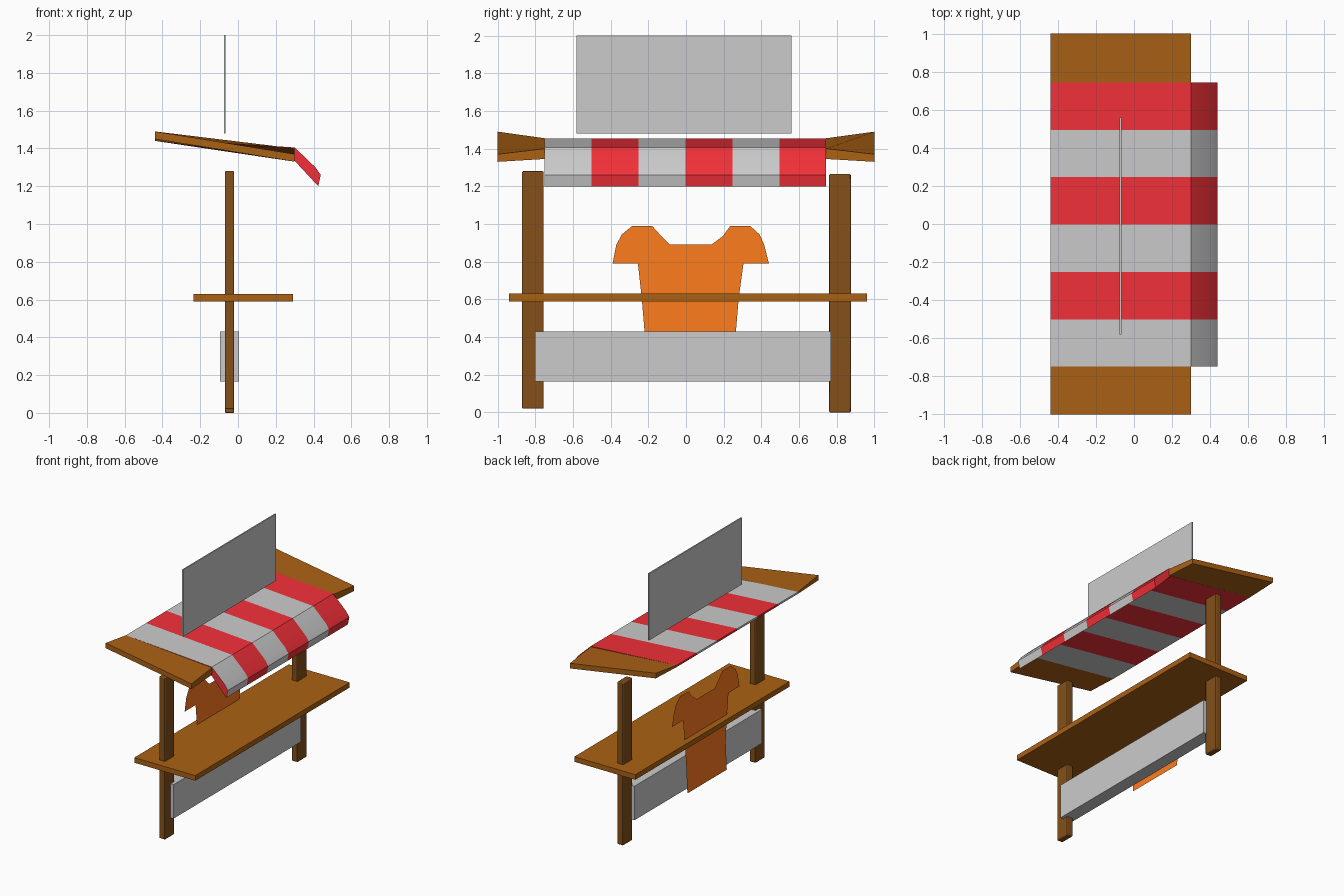
import bpy, math

if "Cube" in bpy.data.objects:
    bpy.data.objects.remove(bpy.data.objects["Cube"])


def material(name, rgb):
    m = bpy.data.materials.new(name)
    m.diffuse_color = (*rgb, 1)
    m.use_nodes = True
    m.node_tree.nodes["Principled BSDF"].inputs["Base Color"].default_value = m.diffuse_color
    return m


RED = material("red", (0.9, 0.03, 0.04))
WOOD = material("wood", (0.41, 0.12, 0.007))
DARK = material("dark_wood", (0.23, 0.08, 0.01))
ORANGE = material("orange", (1.0, 0.2, 0.012))
PALE = material("pale", (0.8, 0.8, 0.8))


def mesh_object(name, verts, faces, mats=(), indices=None):
    me = bpy.data.meshes.new(name)
    me.from_pydata(verts, [], faces)
    for m in mats:
        me.materials.append(m)
    if indices:
        me.polygons.foreach_set("material_index", indices)
    me.update()
    ob = bpy.data.objects.new(name, me)
    bpy.context.collection.objects.link(ob)
    return ob


def smooth(ob, angle):
    bpy.ops.object.select_all(action='DESELECT')
    ob.select_set(True)
    bpy.context.view_layer.objects.active = ob
    bpy.ops.object.shade_smooth_by_angle(angle=math.radians(angle))


def box(name, x, y, z, mat=None):
    v = [(a, b, c) for a in x for b in y for c in z]
    f = [(0, 1, 3, 2), (4, 6, 7, 5), (0, 4, 5, 1), (2, 3, 7, 6), (0, 2, 6, 4), (1, 5, 7, 3)]
    return mesh_object(name, v, f, [mat] if mat else [])


def loft(name, sections, mats, strip_index=lambda i: 0, cap_index=0):
    """Skin (x, z) profiles, wound clockwise seen from the front, placed along +y."""
    n = len(sections[0][1])
    v = [(x, y, z) for y, prof in sections for x, z in prof]
    f, idx = [], []
    for s in range(len(sections) - 1):
        for i in range(n):
            j = (i + 1) % n
            f.append((s * n + i, (s + 1) * n + i, (s + 1) * n + j, s * n + j))
            idx.append(strip_index(s))
    last = (len(sections) - 1) * n
    f += [tuple(range(n))[::-1], tuple(range(last, last + n))]
    # winding of the caps follows the skin
    f[-2:] = [tuple(range(n)), tuple(range(last, last + n))[::-1]]
    idx += [cap_index, cap_index]
    ob = mesh_object(name, v, [tuple(reversed(q)) for q in f], mats, idx)
    import bmesh
    bm = bmesh.new()
    bm.from_mesh(ob.data)
    bmesh.ops.recalc_face_normals(bm, faces=bm.faces)
    bm.to_mesh(ob.data)
    bm.free()
    return ob


# Support posts with softened edges
for name, y, z in (("front_post", (-0.87, -0.755), (0.02, 1.28)),
                   ("back_post", (0.76, 0.875), (0.0, 1.265))):
    post = box(name, (-0.07, -0.02), y, z, DARK)
    bev = post.modifiers.new("bevel", 'BEVEL')
    bev.width = 0.006
    bev.segments = 2
    smooth(post, 40)

# Counter, lower board and sign board
box("counter", (-0.235, 0.29), (-0.94, 0.96), (0.59, 0.63), WOOD)
box("lower_board", (-0.095, 0.005), (-0.80, 0.77), (0.165, 0.43))
box("sign_board", (-0.075, -0.065), (-0.58, 0.56), (1.48, 2.0))

# Striped awning with drooping front lip
awning_profile = [(-0.44, 1.455), (0.30, 1.405), (0.41, 1.30), (0.438, 1.26),
                  (0.425, 1.20), (0.29, 1.345), (-0.44, 1.44)]
awning = loft("striped_awning",
              [(-0.75 + 0.249 * i, awning_profile) for i in range(7)],
              [PALE, RED], lambda i: i % 2, 1)
smooth(awning, 38)

# Wooden roof wings, rising to the outer back corners
inner = [(-0.44, 1.455), (0.30, 1.40), (0.30, 1.345), (-0.44, 1.44)]
outer = [(-0.44, 1.49), (0.30, 1.37), (0.30, 1.33), (-0.44, 1.45)]
loft("front_roof_wing", [(-1.0, outer), (-0.75, inner)], [WOOD])
loft("back_roof_wing", [(0.744, inner), (1.0, outer)], [WOOD])

# Hanging shirt, a flat cut-out passing through the counter
outline = [(-0.235, 0.20), (0.25, 0.20), (0.265, 0.43), (0.28, 0.61), (0.305, 0.79),
           (0.44, 0.79), (0.415, 0.89), (0.39, 0.945), (0.34, 0.99), (0.235, 0.99),
           (0.195, 0.935), (0.135, 0.89), (-0.085, 0.89), (-0.135, 0.94), (-0.18, 0.99),
           (-0.285, 0.99), (-0.34, 0.945), (-0.37, 0.89), (-0.39, 0.79), (-0.255, 0.79),
           (-0.235, 0.61), (-0.22, 0.43)]
mesh_object("hanging_shirt", [(-0.187, y, z) for y, z in outline],
            [tuple(range(len(outline)))], [ORANGE])
